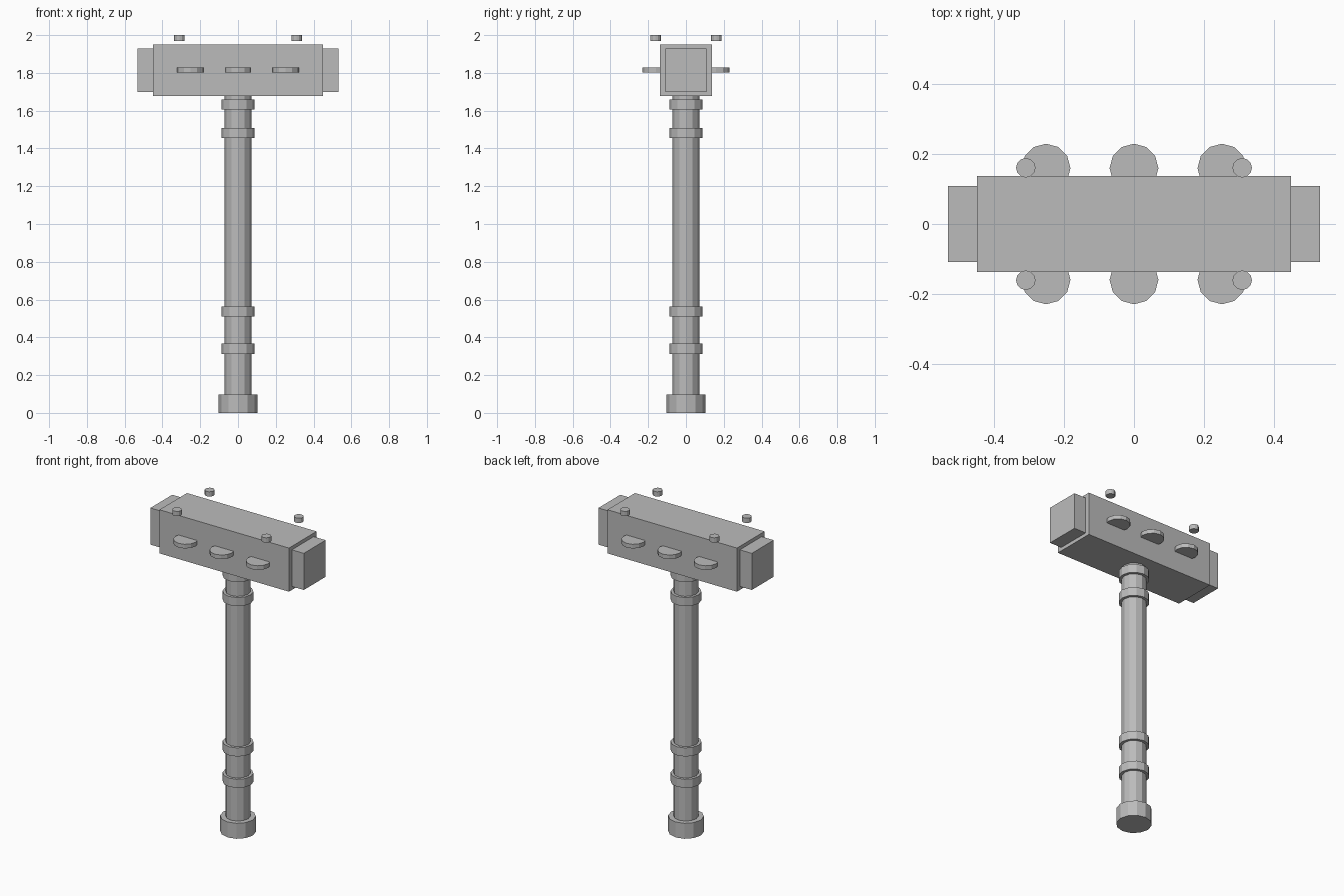
import bpy

cube = bpy.data.objects.get("Cube")
if cube:
    bpy.data.objects.remove(cube, do_unlink=True)

grey = bpy.data.materials.new("plain grey")
grey.use_nodes = True
GREY = (0.5, 0.5, 0.5, 1)
grey.diffuse_color = GREY
grey.node_tree.nodes["Principled BSDF"].inputs["Base Color"].default_value = GREY


def finish(name):
    obj = bpy.context.object
    obj.name = obj.data.name = name
    obj.data.materials.append(grey)


def drum(name, radius, bottom, top, x=0, y=0):
    """Upright flat-shaded twelve-sided cylinder."""
    bpy.ops.mesh.primitive_cylinder_add(
        vertices=12, radius=radius, depth=top - bottom,
        location=(x, y, (bottom + top) / 2))
    finish(name)


def block(name, size, location):
    bpy.ops.mesh.primitive_cube_add(size=1, location=location)
    obj = bpy.context.object
    obj.scale = size
    bpy.ops.object.transform_apply(location=False, rotation=False, scale=True)
    finish(name)


# Handle with its foot and grip rings
drum("handle", 0.071, 0.01, 1.70)
drum("pommel", 0.102, 0, 0.097)
for i, z in enumerate((0.34, 0.537, 1.481, 1.632)):
    drum(f"handle_ring_{i + 1}", 0.088, z - 0.027, z + 0.027)

# Hammer head with a striking face at each end
HEAD_Z = 1.814
block("head", (0.9, 0.274, 0.274), (0, 0, HEAD_Z))
for side, label in ((1, "left"), (-1, "right")):
    block(f"striking_face_{label}", (0.1, 0.217, 0.23), (side * 0.483, 0, HEAD_Z))

# Half-sunk discs on the head sides and small studs floating above its corners
for side, label in ((-1, "front"), (1, "back")):
    for i in (-1, 0, 1):
        drum(f"side_disc_{label}_{i + 2}", 0.07, 1.802, 1.828, i * 0.252, side * 0.16)
    for end, hand in ((1, "left"), (-1, "right")):
        drum(f"stud_{label}_{hand}", 0.028, 1.97, 2.0, end * 0.31, side * 0.161)
